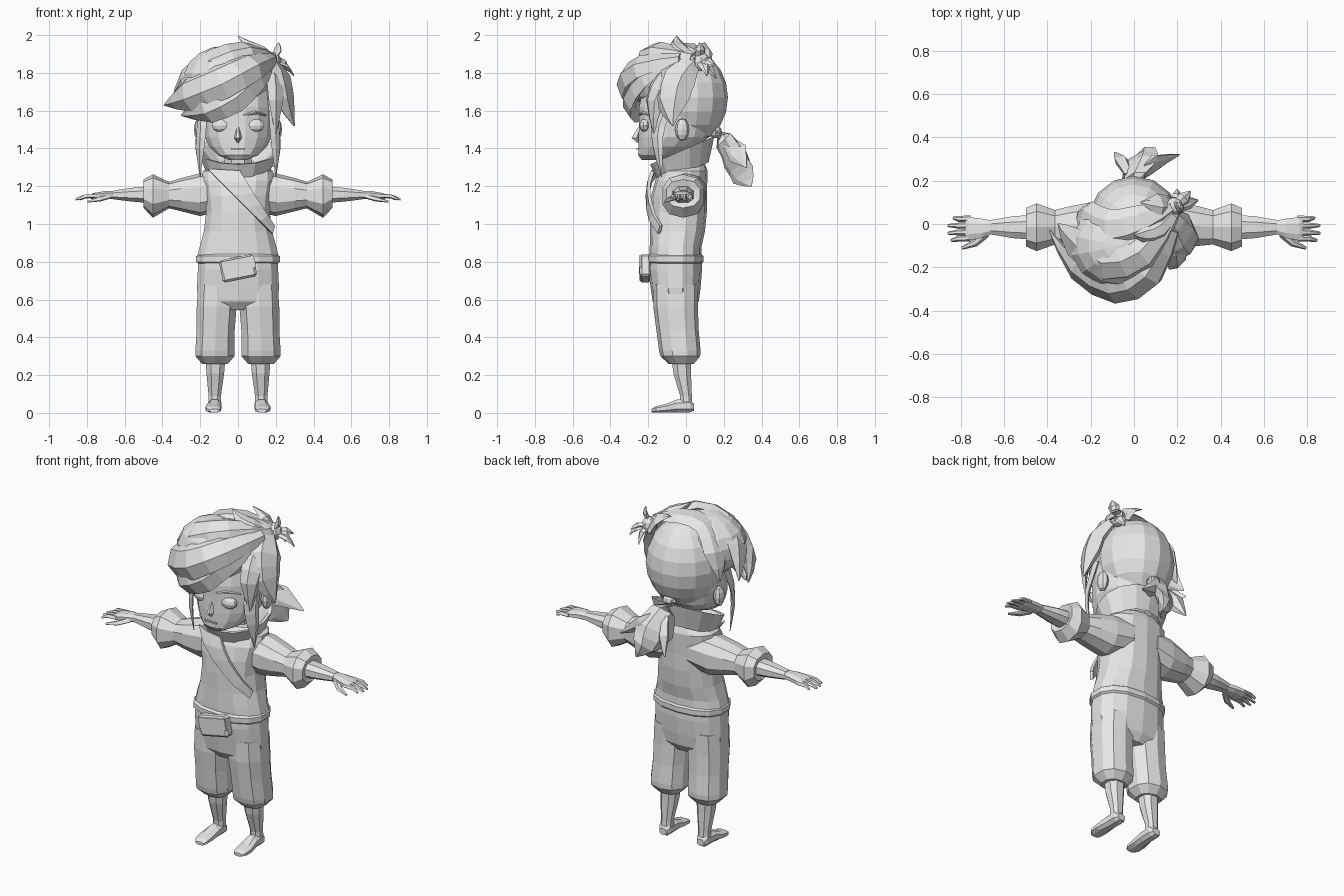
import bpy, bmesh, math
from mathutils import Vector, Matrix

MAT = bpy.data.materials.new("plain_grey")
MAT.diffuse_color = (0.8, 0.8, 0.8, 1)
HEAD = Vector((0, 0, 1.65))


def finish(name, bm):
    bmesh.ops.remove_doubles(bm, verts=bm.verts, dist=0.0005)
    bmesh.ops.recalc_face_normals(bm, faces=bm.faces)
    me = bpy.data.meshes.new(name)
    bm.to_mesh(me)
    bm.free()
    me.materials.append(MAT)
    ob = bpy.data.objects.new(name, me)
    bpy.context.collection.objects.link(ob)
    return ob


def skin(name, loops, cap=True):
    """Join closed loops of points into a tube."""
    bm = bmesh.new()
    vs = [[bm.verts.new(p) for p in lp] for lp in loops]
    n = len(vs[0])
    for a, b in zip(vs, vs[1:]):
        for i in range(n):
            j = (i + 1) % n
            bm.faces.new((a[i], a[j], b[j], b[i]))
    if cap:
        bm.faces.new(vs[0])
        bm.faces.new(vs[-1])
    return finish(name, bm)


def loft(name, rings, axis="Z", n=12, p=0.85, tilt=0, cap=True):
    """Rings are (x, y, z, radius_a, radius_b) around the given axis."""
    loops = []
    for x, y, z, ra, rb in rings:
        lp = []
        for i in range(n):
            t = 2 * math.pi * (i + 0.5) / n
            c, s = math.cos(t), math.sin(t)
            a = ra * math.copysign(abs(c) ** p, c)
            b = rb * math.copysign(abs(s) ** p, s)
            if axis == "Z":
                lp.append((x + a, y + b, z + tilt * b))
            elif axis == "X":
                lp.append((x, y + a, z + b))
            else:
                lp.append((x + a, y, z + b))
        loops.append(lp)
    return skin(name, loops, cap)


def lock(name, pts, widths, thick, ref=HEAD, steps=2):
    """Tapered strand with a lens section, lying flat around the point ref."""
    P = [Vector(q) for q in pts]
    path = []
    for i in range(len(P) - 1):
        p0, p1, p2, p3 = P[max(i - 1, 0)], P[i], P[i + 1], P[min(i + 2, len(P) - 1)]
        for k in range(steps):
            t = k / steps
            q = 0.5 * (2 * p1 + (p2 - p0) * t + (2 * p0 - 5 * p1 + 4 * p2 - p3) * t * t
                       + (3 * p1 - p0 - 3 * p2 + p3) * t ** 3)
            path.append((q, widths[i] * (1 - t) + widths[i + 1] * t))
    path.append((P[-1], widths[-1]))
    big = max(widths)
    loops = []
    for i, (q, w) in enumerate(path):
        tan = (path[min(i + 1, len(path) - 1)][0] - path[max(i - 1, 0)][0]).normalized()
        side = tan.cross(q - ref).normalized()
        up = side.cross(tan).normalized()
        w = max(w, 0.004)
        t = thick * min(1, w / big + 0.05)
        loops.append([q + side * w * a + up * t * b for a, b in
                      ((1, -.3), (.5, .8), (-.4, 1), (-1, -.3), (-.5, -.8), (.5, -.8))])
    return skin(name, loops)


def ball(name, c, r, u=12, v=8):
    bm = bmesh.new()
    bmesh.ops.create_uvsphere(bm, u_segments=u, v_segments=v, radius=1,
                              matrix=Matrix.Translation(c) @ Matrix.Diagonal((*r, 1)))
    return finish(name, bm)


def box(name, c, size, rot=0, bevel=0.0):
    bm = bmesh.new()
    bmesh.ops.create_cube(bm, size=1, matrix=Matrix.Translation(c) @ Matrix.Rotation(rot, 4, "Y")
                          @ Matrix.Diagonal((*size, 1)))
    if bevel:
        bmesh.ops.bevel(bm, geom=bm.edges[:], offset=bevel, segments=1, affect="EDGES")
    return finish(name, bm)


# Tunic, collar and neck
loft("tunic", [(0, -.055, .80, .205, .13), (0, -.055, .83, .22, .138), (0, -.055, .88, .207, .137),
               (0, -.045, .96, .185, .145), (0, -.04, 1.06, .172, .15), (0, -.037, 1.15, .18, .147),
               (0, -.025, 1.23, .195, .138), (0, -.01, 1.28, .19, .125), (0, 0, 1.32, .13, .10)], n=14)
loft("collar", [(0, -.01, 1.27, .165, .13), (0, -.02, 1.39, .215, .17), (0, -.02, 1.385, .195, .152),
                (0, -.01, 1.30, .12, .09)], n=14, p=1, tilt=.44, cap=False)
loft("neck", [(0, 0, 1.25, .08, .075), (0, -.02, 1.45, .075, .075)], n=8)


# Crossed lapel following the chest
def chest(x, z):
    return (x, -.04 - .165 * max(0, 1 - (abs(x) / .215) ** 2.35) ** .425 + max(0, z - 1.2) * .35, z)


bm = bmesh.new()
rows = []
for i in range(6):
    t = i / 5
    rows.append([bm.verts.new(chest(*q)) for q in
                 ((-.16 + .34 * t, 1.29 - .34 * t), (-.08 + .265 * t, 1.285 - .32 * t),
                  (.01 + .18 * t, 1.28 - .29 * t))])
for a, b in zip(rows, rows[1:]):
    for k in range(2):
        bm.faces.new((a[k], b[k], b[k + 1], a[k + 1]))
lapel = finish("lapel", bm)
m = lapel.modifiers.new("thickness", "SOLIDIFY")
m.thickness, m.offset = .018, 0

# Trousers, belt and pouch
loft("trouser_hips", [(0, -.058, .835, .215, .14), (0, -.058, .76, .217, .143), (0, -.055, .66, .222, .132),
                      (0, -.055, .59, .215, .122), (0, -.052, .545, .12, .09)], n=14)
loft("belt", [(0, -.057, .79, .215, .14), (0, -.057, .80, .226, .15), (0, -.057, .83, .226, .15),
              (0, -.057, .84, .21, .138)], n=14)
box("pouch", (0, -.215, .765), (.185, .06, .12), -.2, .012)
box("pouch_flap", (.002, -.243, .785), (.178, .012, .065), -.2)

for s, side in ((-1, "right"), (1, "left")):
    # Trouser leg, shin and foot
    loft("trouser_leg_" + side, [(s * .11, -.055, .68, .105, .12), (s * .113, -.055, .56, .11, .118),
                                 (s * .118, -.045, .44, .105, .112), (s * .122, -.033, .33, .108, .11),
                                 (s * .122, -.03, .30, .108, .105), (s * .122, -.025, .258, .07, .065)], n=10)
    loft("shin_" + side, [(s * .12, -.025, .30, .058, .056), (s * .12, -.02, .21, .05, .05),
                          (s * .123, 0, .09, .035, .033), (s * .124, .003, .02, .036, .035)], n=8)
    loft("foot_" + side, [(s * .124, .042, .03, .025, .02), (s * .124, .02, .038, .038, .038),
                          (s * .125, -.05, .036, .038, .036), (s * .13, -.11, .024, .044, .024),
                          (s * .13, -.16, .018, .042, .018), (s * .126, -.182, .012, .028, .01)],
         "Y", 8)
    # Sleeve, forearm and hand
    loft("sleeve_" + side, [(s * .08, 0, 1.17, .11, .10), (s * .20, 0, 1.155, .105, .113),
                            (s * .30, -.01, 1.155, .095, .088), (s * .365, -.015, 1.153, .083, .07),
                            (s * .45, -.015, 1.148, .115, .115), (s * .50, -.015, 1.16, .092, .075),
                            (s * .49, -.015, 1.155, .05, .042)], "X", 10)
    loft("forearm_" + side, [(s * .46, -.015, 1.155, .062, .048), (s * .56, -.015, 1.155, .054, .039),
                             (s * .66, -.015, 1.154, .036, .025)], "X", 8)
    loft("palm_" + side, [(s * .655, -.015, 1.154, .033, .023), (s * .70, -.02, 1.153, .047, .024),
                          (s * .765, -.022, 1.147, .058, .018), (s * .78, -.022, 1.145, .05, .012)], "X", 8)
    below = Vector((s * .8, 0, -50))
    for k, (y, tip) in enumerate(((.025, .835), (-.006, .86), (-.037, .86), (-.066, .845))):
        lock(f"finger_{k}_{side}", [(s * .755, y, 1.147), (s * .81, y - .002, 1.145),
                                    (s * tip, y * 1.15, 1.13)], (.015, .014, .007), .012, below, 1)
    lock("thumb_" + side, [(s * .685, -.045, 1.145), (s * .735, -.088, 1.13), (s * .795, -.112, 1.118)],
         (.02, .018, .007), .014, below, 1)
    # Ear, eye and the thin strand beside the face
    ball("ear_" + side, (s * .205, -.02, 1.50), (.028, .038, .06), 8, 6)
    ball("eye_" + side, (s * .088, -.215, 1.522), (.054, .032, .036), 10, 6)
    lock("eyebrow_" + side, [(s * .03, -.248, 1.575), (s * .09, -.235, 1.59), (s * .15, -.185, 1.575)],
         (.006, .01, .002), .006, steps=1)
    lock("side_strand_" + side, [(s * .185, -.10, 1.66), (s * .195, -.15, 1.52), (s * .205, -.15, 1.40),
                                 (s * .20, -.13, 1.25)], (.05, .045, .035, 0), .016)

# Face
loft("head", [(0, -.195, 1.338, .045, .04), (0, -.145, 1.365, .11, .11), (0, -.095, 1.41, .155, .16),
              (0, -.065, 1.46, .18, .19), (0, -.055, 1.53, .188, .197), (0, -.05, 1.62, .188, .202),
              (0, -.04, 1.74, .175, .185), (0, -.03, 1.84, .11, .11)], n=16, p=.95)
lock("nose", [(0, -.245, 1.51), (0, -.268, 1.455), (0, -.25, 1.435)], (.008, .02, .008), .02, steps=1)
box("mouth", (0, -.256, 1.398), (.075, .012, .008))

# Hair cap and front volume
ball("hair_cap", (0, .015, 1.67), (.212, .207, .25), 14, 10)
ball("hair_front_volume", (-.06, -.10, 1.765), (.235, .205, .18), 14, 9)

# Swept fringe running from the knot across the forehead
lock("fringe_low", [(.17, -.08, 1.86), (.08, -.21, 1.79), (-.04, -.285, 1.69), (-.17, -.27, 1.62),
                    (-.30, -.14, 1.575)], (.04, .09, .11, .09, 0), .04)
lock("fringe_middle", [(.18, -.03, 1.88), (.07, -.24, 1.84), (-.09, -.31, 1.76), (-.26, -.21, 1.69),
                       (-.39, -.03, 1.63)], (.04, .09, .105, .10, 0), .045)
lock("fringe_upper", [(.18, .04, 1.89), (.04, -.15, 1.92), (-.13, -.20, 1.87), (-.27, -.10, 1.77),
                      (-.35, .0, 1.64)], (.04, .085, .10, .10, 0), .04)
lock("fringe_top", [(.18, .08, 1.89), (.04, .01, 1.93), (-.12, -.03, 1.90), (-.22, .02, 1.78),
                    (-.26, .05, 1.63)], (.03, .08, .10, .09, 0), .035)
lock("crest_tuft", [(.19, .05, 1.87), (.12, -.03, 1.925), (.05, -.05, 1.955), (0, -.05, 1.995)],
     (.03, .05, .04, 0), .022)
lock("crest_tuft_back", [(.17, .10, 1.84), (.12, .09, 1.92), (.03, .10, 1.96)], (.04, .055, 0), .02)

# Broad lock over the left temple
lock("temple_lock", [(.17, .04, 1.87), (.22, -.05, 1.78), (.245, -.08, 1.66), (.297, -.07, 1.52)],
     (.05, .11, .10, 0), .045)
lock("temple_lock_front", [(.17, .0, 1.86), (.20, -.11, 1.76), (.205, -.17, 1.65), (.20, -.17, 1.48)],
     (.04, .08, .06, 0), .03)

# Knot with loose ends
ball("hair_knot", (.185, .08, 1.86), (.045, .045, .05), 8, 6)
for k, tip in enumerate(((.295, .11, 1.785), (.26, .15, 1.84), (.215, .07, 1.96), (.20, .16, 1.77))):
    b = Vector((.18, .07, 1.86))
    t = Vector(tip)
    lock(f"knot_end_{k}", [b, b.lerp(t, .5) + Vector((.015, .01, .012)), t], (.02, .032, 0), .014)

# Ponytail
lock("ponytail", [(0, .13, 1.51), (0, .205, 1.445), (.02, .265, 1.35), (.05, .31, 1.26), (.09, .345, 1.2)],
     (.025, .07, .11, .08, 0), .048)
lock("ponytail_spike", [(.02, .22, 1.43), (.09, .28, 1.37), (.21, .32, 1.30)], (.03, .06, 0), .03)
lock("ponytail_inner", [(-.02, .22, 1.42), (-.05, .28, 1.33), (-.09, .33, 1.24)], (.03, .055, 0), .03)
ball("ponytail_tie", (0, .155, 1.49), (.04, .035, .035), 8, 6)
